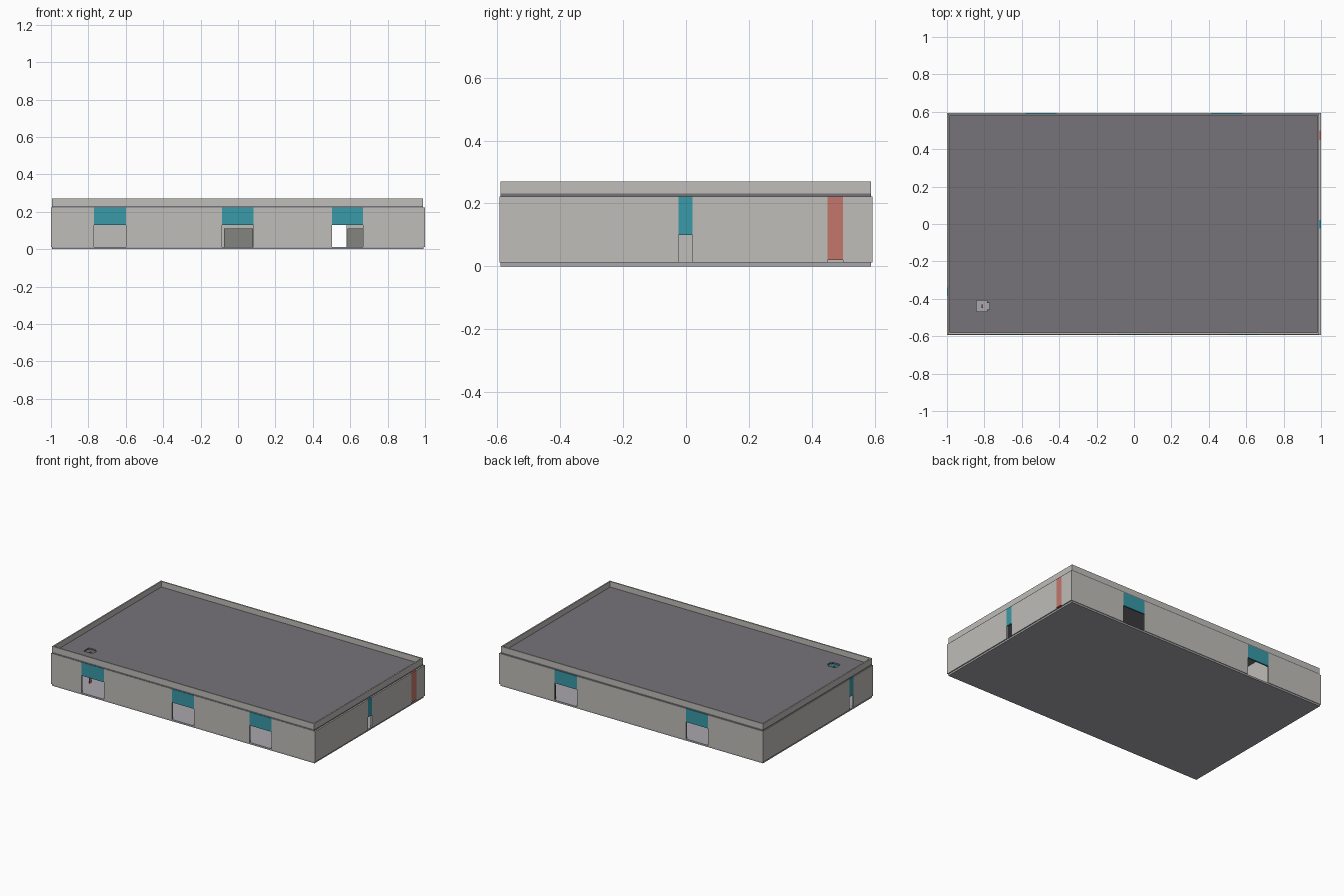
import bpy, bmesh

if "Cube" in bpy.data.objects:
    bpy.data.objects.remove(bpy.data.objects["Cube"])

def material(name, rgb):
    m = bpy.data.materials.new(name)
    m.diffuse_color = (*rgb, 1)
    m.use_nodes = True
    m.node_tree.nodes["Principled BSDF"].inputs["Base Color"].default_value = m.diffuse_color
    return m

CONCRETE = material("concrete", (0.52, 0.51, 0.48))
SLAB = material("slab_grey", (0.40, 0.39, 0.42))
ROOF = material("roof_slate", (0.18, 0.175, 0.195))
TEAL = material("teal", (0.04, 0.32, 0.39))
RED = material("red", (0.55, 0.18, 0.15))
DARK = material("dark_grey", (0.23, 0.235, 0.215))

def finish(name, bm, mat):
    bmesh.ops.recalc_face_normals(bm, faces=bm.faces)
    me = bpy.data.meshes.new(name)
    bm.to_mesh(me)
    bm.free()
    me.materials.append(mat)
    ob = bpy.data.objects.new(name, me)
    bpy.context.collection.objects.link(ob)
    return ob

def boxes(name, mat, spans):
    """One object made of boxes given as (x0, x1, y0, y1, z0, z1)."""
    bm = bmesh.new()
    for x0, x1, y0, y1, z0, z1 in spans:
        vs = bmesh.ops.create_cube(bm, size=1)["verts"]
        for v in vs:
            v.co = (x0 if v.co.x < 0 else x1,
                    y0 if v.co.y < 0 else y1,
                    z0 if v.co.z < 0 else z1)
    return finish(name, bm, mat)

def prism(name, mat, pts, z0, z1):
    bm = bmesh.new()
    f = bm.faces.new([bm.verts.new((x, y, z0)) for x, y in pts])
    ext = bmesh.ops.extrude_face_region(bm, geom=[f])["geom"]
    for v in ext:
        if isinstance(v, bmesh.types.BMVert):
            v.co.z = z1
    return finish(name, bm, mat)

X, Y, T = 1.0, 0.593, 0.011          # half length, half width, wall thickness
Z0, Z1 = 0.012, 0.222                # wall bottom and top

def wall(name, along_x, start, end, c0, c1, openings):
    """Straight wall split by openings (a, b, head, sill colour or None)."""
    def span(a, b, z0, z1):
        return (a, b, c0, c1, z0, z1) if along_x else (c0, c1, a, b, z0, z1)
    solid, at = [], start
    for i, (a, b, head, mat) in enumerate(openings):
        solid.append(span(at, a, Z0, Z1))
        boxes(f"{name}_panel_{i + 1}", mat, [span(a, b, head, Z1)])
        at = b
    solid.append(span(at, end, Z0, Z1))
    boxes(name, CONCRETE, solid)

# Floor slab
boxes("floor_slab", SLAB, [(-0.995, 0.993, -0.59, 0.589, 0, Z0)])

# Outer walls with coloured panels over the openings
wall("front_wall", True, -X, X, -Y, -Y + T,
     [(-0.77, -0.60, 0.13, TEAL), (-0.085, 0.083, 0.13, TEAL), (0.503, 0.668, 0.13, TEAL)])
wall("back_wall", True, -X, X, Y - T, Y,
     [(-0.58, -0.415, 0.13, TEAL), (0.412, 0.58, 0.13, TEAL)])
wall("right_wall", False, -Y + T, Y - T, X - T, X,
     [(-0.024, 0.021, 0.10, TEAL), (0.45, 0.50, 0.02, RED)])
wall("left_wall", False, -Y + T, Y - T, -X, -X + T, [(-0.385, -0.34, 0.10, TEAL)])

# Roof slab with the access hatch cut through
roof = boxes("roof_slab", ROOF, [(-0.995, 0.99, -0.59, 0.588, Z1, 0.232)])
hatch = [(-0.842, -0.468), (-0.785, -0.468), (-0.785, -0.458), (-0.773, -0.458),
         (-0.773, -0.422), (-0.785, -0.422), (-0.785, -0.41), (-0.842, -0.41)]
cutter = prism("hatch_cutter", ROOF, hatch, 0.2, 0.25)
cutter.hide_render = True
cut = roof.modifiers.new("hatch", "BOOLEAN")
cut.operation = "DIFFERENCE"
cut.solver = "EXACT"
cut.object = cutter
bpy.context.view_layer.objects.active = roof
bpy.ops.object.modifier_apply(modifier=cut.name)
bpy.data.objects.remove(cutter)

# Parapet around the roof
px0, px1, py0, py1, pt = -0.995, 0.99, -0.59, 0.588, 0.009
boxes("parapet", CONCRETE, [
    (px0, px1, py0, py0 + pt, 0.232, 0.27),
    (px0, px1, py1 - pt, py1, 0.232, 0.27),
    (px0, px0 + pt, py0 + pt, py1 - pt, 0.232, 0.27),
    (px1 - pt, px1, py0 + pt, py1 - pt, 0.232, 0.27)])

# Interior: partition, dark storage doors, hatch ladder
boxes("partition", CONCRETE, [(-0.60, -0.59, 0.1, Y - T, Z0, Z1)])
boxes("inner_doors", DARK, [(-0.075, 0.08, 0.572, Y - T, Z0, 0.11),
                            (0.585, 0.74, 0.572, Y - T, Z0, 0.11)])
boxes("hatch_ladder", RED, [(-0.815, -0.808, -0.45, -0.43, Z0, Z1)])
